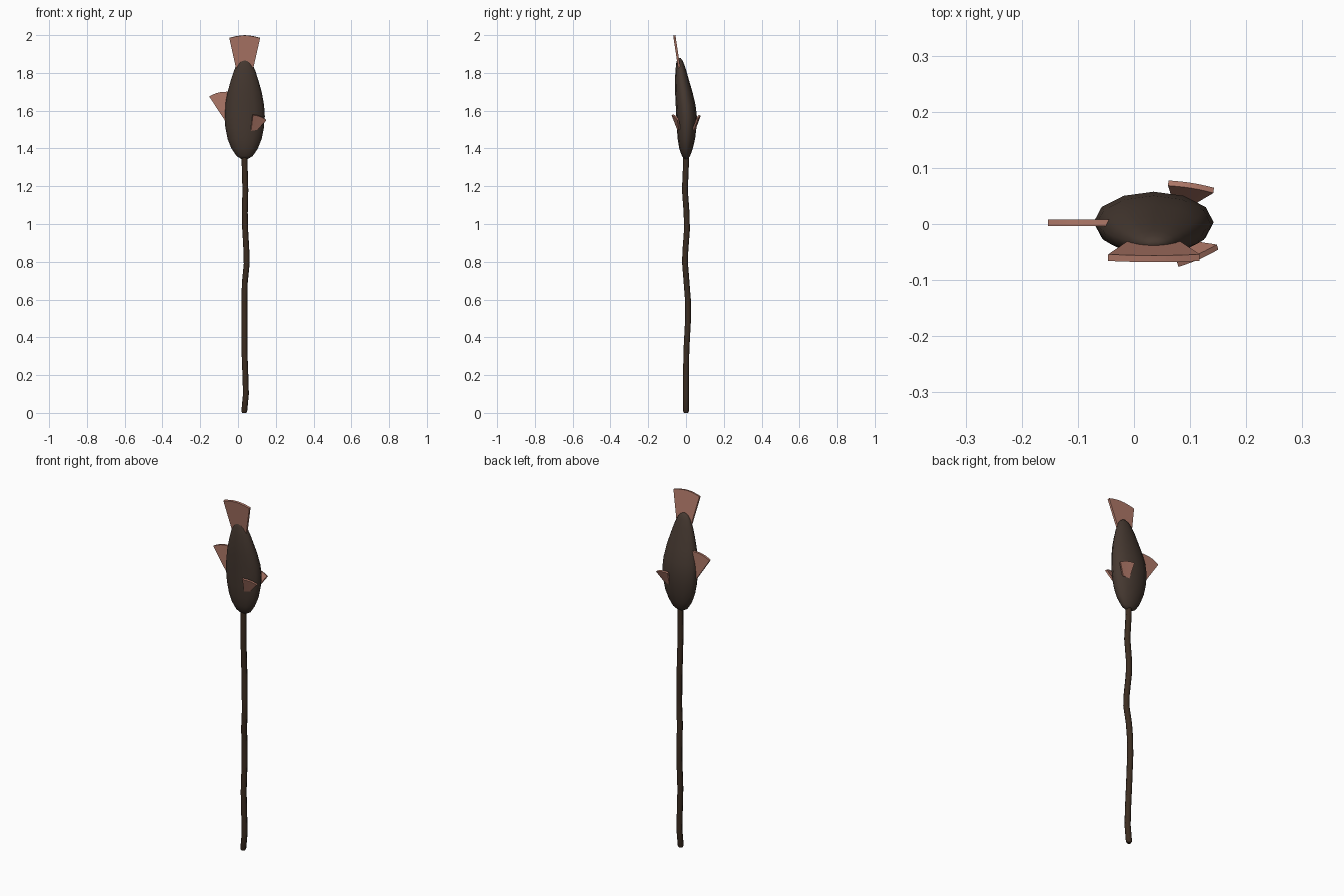
import bpy, bmesh, math
from mathutils import Vector

if "Cube" in bpy.data.objects:
    bpy.data.objects.remove(bpy.data.objects["Cube"])


def material(name, rgb):
    m = bpy.data.materials.new(name)
    m.diffuse_color = (*rgb, 1)
    m.use_nodes = True
    m.node_tree.nodes["Principled BSDF"].inputs["Base Color"].default_value = m.diffuse_color
    return m


BODY = material("dark_brown", (0.060, 0.040, 0.030))
WOOD = material("stick_brown", (0.045, 0.026, 0.015))
FIN = material("fin_pink", (0.43, 0.19, 0.14))


def finish(name, bm, mat, angle):
    bmesh.ops.recalc_face_normals(bm, faces=bm.faces)
    me = bpy.data.meshes.new(name)
    bm.to_mesh(me)
    bm.free()
    ob = bpy.data.objects.new(name, me)
    bpy.context.collection.objects.link(ob)
    me.materials.append(mat)
    bpy.ops.object.select_all(action='DESELECT')
    ob.select_set(True)
    bpy.context.view_layer.objects.active = ob
    bpy.ops.object.shade_smooth_by_angle(angle=math.radians(angle))
    return ob


def loft(name, rings, sides, mat, angle):
    """rings: (x, y, z, x radius, y radius)"""
    bm = bmesh.new()
    loops = []
    for x, y, z, rx, ry in rings:
        loops.append([bm.verts.new((x + rx * math.cos(2 * math.pi * i / sides),
                                    y + ry * math.sin(2 * math.pi * i / sides), z))
                      for i in range(sides)])
    for a, b in zip(loops, loops[1:]):
        for i in range(sides):
            j = (i + 1) % sides
            bm.faces.new((a[i], a[j], b[j], b[i]))
    bm.faces.new(loops[0])
    bm.faces.new(loops[-1])
    return finish(name, bm, mat, angle)


def fin(name, base, tips, bulge, thick, steps=6):
    """Fan-shaped plate from a base edge to a bowed outer edge."""
    b0, b1, t0, t1 = map(Vector, (*base, *tips))
    out = ((t0 + t1) - (b0 + b1)).normalized()
    n = (t1 - t0).cross(out).normalized() * thick / 2
    inner = [b0.lerp(b1, i / steps) for i in range(steps + 1)]
    outer = [t0.lerp(t1, i / steps) + out * bulge * math.sin(math.pi * i / steps)
             for i in range(steps + 1)]
    outline = inner + outer[::-1]
    bm = bmesh.new()
    front = [bm.verts.new(p + n) for p in outline]
    back = [bm.verts.new(p - n) for p in outline]
    c = len(outline)
    for i in range(steps):
        for s in (front, back):
            bm.faces.new((s[i], s[i + 1], s[c - 2 - i], s[c - 1 - i]))
    for i in range(c):
        j = (i + 1) % c
        bm.faces.new((front[i], front[j], back[j], back[i]))
    return finish(name, bm, FIN, 40)


# Fish body, head down, tail leaning forward
profile = [(1.345, 0.000, 0.018), (1.36, 0.000, 0.043), (1.40, 0.000, 0.070),
           (1.45, 0.002, 0.090), (1.51, 0.003, 0.102), (1.57, 0.003, 0.107),
           (1.63, -0.002, 0.103), (1.70, -0.012, 0.090), (1.76, -0.021, 0.073),
           (1.81, -0.027, 0.057), (1.85, -0.032, 0.040), (1.87, -0.034, 0.026),
           (1.88, -0.035, 0.010)]
loft("fish_body", [(0.035, y, z, r, r * 0.51) for z, y, r in profile], 12, BODY, 60)

# Crooked stick
path = [(0.033, 0.0, 0.008), (0.042, 0.0, 0.10), (0.039, 0.0, 0.20),
        (0.034, 0.002, 0.33), (0.034, 0.011, 0.50), (0.034, 0.010, 0.60),
        (0.036, 0.003, 0.69), (0.046, -0.005, 0.79), (0.045, -0.004, 0.85),
        (0.038, 0.005, 0.97), (0.036, 0.003, 1.06), (0.039, -0.006, 1.18),
        (0.035, 0.0, 1.32), (0.035, 0.0, 1.40)]
rings = [(0.033, 0, 0, 0.011, 0.011)] + [(x, y, z, 0.0155, 0.0155) for x, y, z in path]
loft("stick", rings, 8, WOOD, 50)

# Tail, dorsal and side fins
fin("tail_fin", [(-0.005, -0.032, 1.80), (0.075, -0.032, 1.80)],
    [(-0.046, -0.060, 1.985), (0.117, -0.060, 1.985)], 0.014, 0.012)
fin("dorsal_fin", [(-0.05, 0.002, 1.52), (-0.04, 0.002, 1.65)],
    [(-0.153, 0.002, 1.675), (-0.04, 0.002, 1.700)], 0.010, 0.012)
fin("front_side_fin", [(0.068, -0.040, 1.495), (0.102, -0.034, 1.50)],
    [(0.078, -0.072, 1.578), (0.149, -0.041, 1.552)], 0.006, 0.010)
fin("back_side_fin", [(0.070, 0.044, 1.495), (0.105, 0.038, 1.50)],
    [(0.061, 0.073, 1.575), (0.142, 0.060, 1.558)], 0.006, 0.010)
